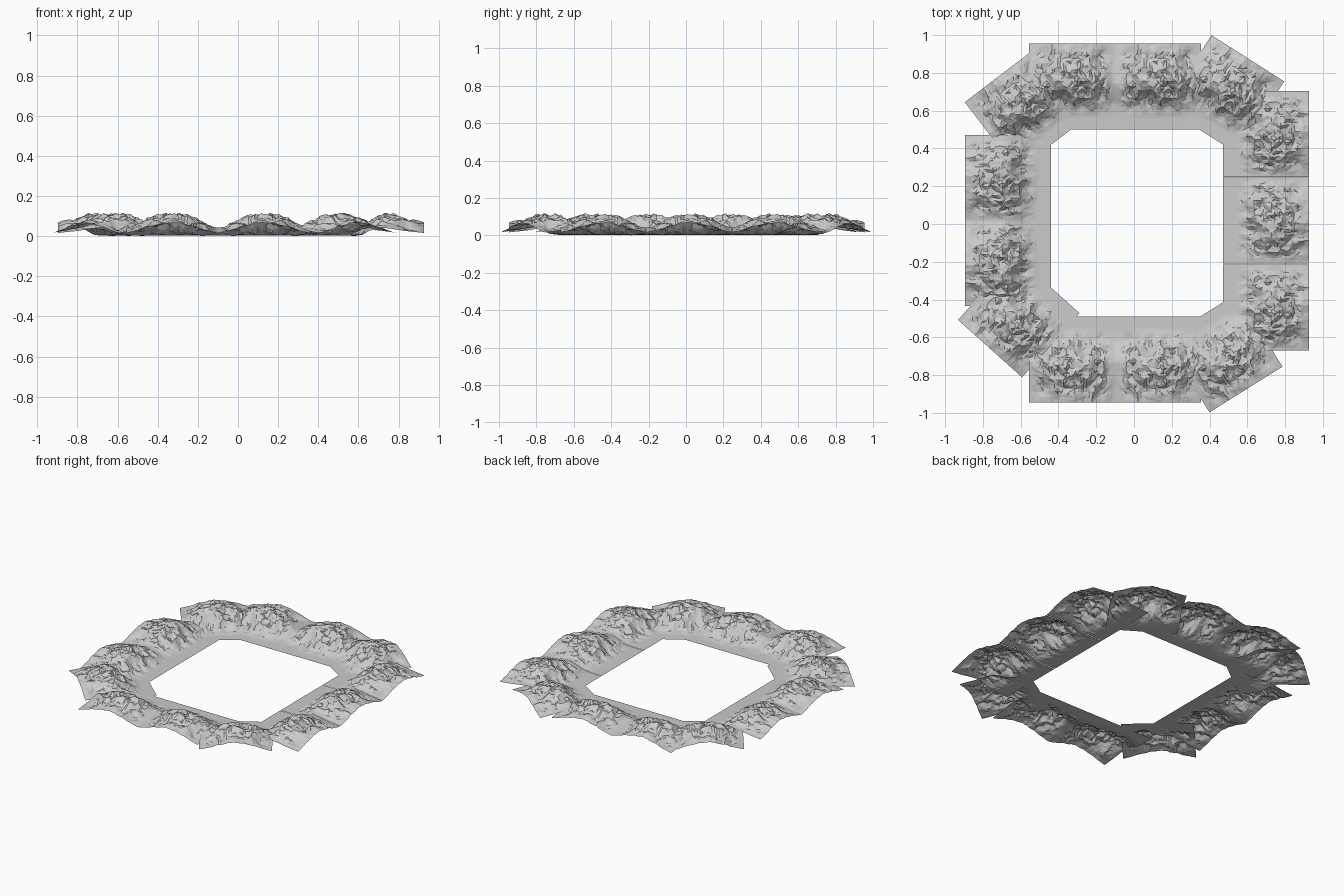
import bpy, bmesh, math, random
from mathutils import Vector, noise

if "Cube" in bpy.data.objects:
    bpy.data.objects.remove(bpy.data.objects["Cube"])

random.seed(4)
W = 0.456          # tile width and depth
N = 30             # grid cells per side

# cross-sections: (distance from inner edge, height)
SADDLE = [(0, .002), (.09, .003), (.14, .008), (.19, .028), (.24, .043),
          (.30, .036), (.36, .026), (.456, .016)]
SUMMIT = [(0, .002), (.07, .003), (.11, .014), (.16, .045), (.21, .083),
          (.26, .108), (.31, .106), (.37, .086), (.456, .066)]


def profile(pts, v):
    for (a, ha), (b, hb) in zip(pts, pts[1:]):
        if v <= b + 1e-6:
            return ha + (hb - ha) * (v - a) / (b - a)
    return pts[-1][1]


def smooth(a, b, t):
    t = min(1, max(0, (t - a) / (b - a)))
    return t * t * (3 - 2 * t)


def height(u, v):
    bump = (0.5 + 0.5 * math.cos(2 * math.pi * u / W)) ** 0.75
    low, high = profile(SADDLE, v), profile(SUMMIT, v)
    h = low + (high - low) * bump
    # eroded ridges and gullies, fading to the tile borders and the flat apron
    p = Vector((u * 13, v * 9, 3.7))
    ridge = 0.32 - abs(noise.noise(p)) - 0.5 * abs(noise.noise(p * 2.3))
    fine = noise.noise(p * 4.1)
    mask = (smooth(0, .09, W / 2 - abs(u)) * smooth(.07, .17, v)
            * (1 - .7 * smooth(.36, W, v)))
    return max(0, min(.121, h + mask * (0.05 * ridge + 0.008 * fine)))


# mountain tile mesh: local x along the edge, local y outwards
def tile_mesh():
    bm = bmesh.new()
    grid = []
    for j in range(N + 1):
        row = []
        for i in range(N + 1):
            u, v = (i / N - .5) * W, j / N * W
            if 0 < i < N and 0 < j < N:
                u += random.uniform(-.3, .3) * W / N
                v += random.uniform(-.3, .3) * W / N
            row.append(bm.verts.new((u, v - W / 2, height(u, v))))
        grid.append(row)
    for j in range(N):
        for i in range(N):
            a, b = grid[j][i], grid[j][i + 1]
            c, d = grid[j + 1][i + 1], grid[j + 1][i]
            # split each cell along the diagonal that follows the ridge
            if abs(a.co.z - c.co.z) < abs(b.co.z - d.co.z):
                bm.faces.new((a, b, c)); bm.faces.new((a, c, d))
            else:
                bm.faces.new((a, b, d)); bm.faces.new((b, c, d))
    me = bpy.data.meshes.new("mountain_tile")
    bm.to_mesh(me)
    bm.free()
    return me


mesh = tile_mesh()


def tile(name, x, y, angle, flip=False):
    ob = bpy.data.objects.new(name, mesh)
    ob.location = (x, y, 0)
    ob.rotation_euler.z = math.radians(angle)
    ob.scale.x = -1 if flip else 1
    bpy.context.collection.objects.link(ob)


# straight runs on the four sides
for k, x in enumerate((-.328, .128)):
    tile(f"back_mountain_{k}", x, .727, 0)
    tile(f"front_mountain_{k}", x, -.718, 180, k == 1)
for k, y in enumerate((-.442, .018, .477)):
    tile(f"right_mountain_{k}", .698, y, -90, k == 1)
for k, y in enumerate((-.205, .243)):
    tile(f"left_mountain_{k}", -.668, y, 90, k == 1)

# turned corner tiles
tile("back_right_corner", .480, .685, -32.5)
tile("front_right_corner", .472, -.683, -148, True)
tile("back_left_corner", -.576, .602, 37.3)
tile("front_left_corner", -.610, -.490, 138.2, True)
